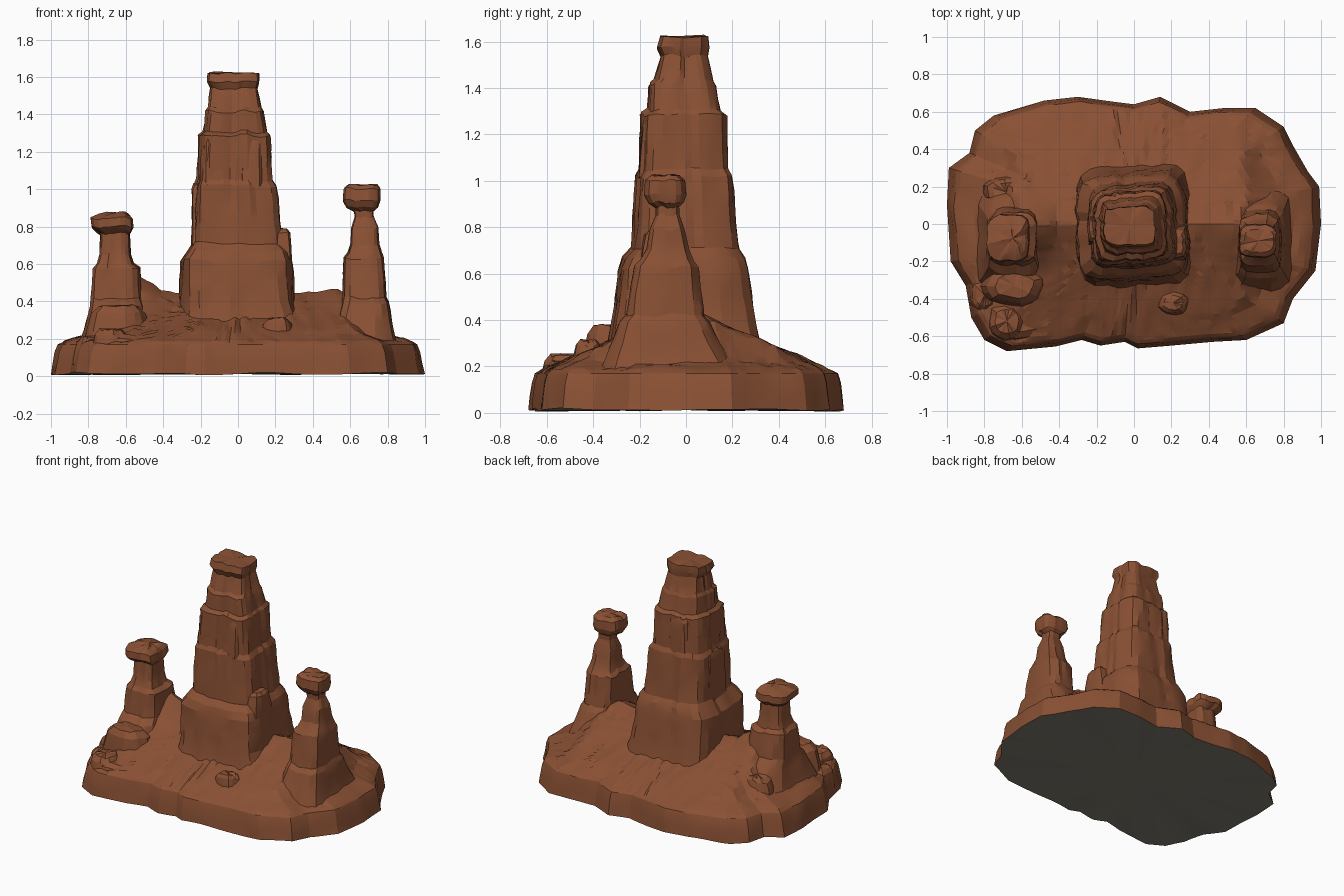
import bpy, bmesh, math
from mathutils import Vector, noise

if "Cube" in bpy.data.objects:
    bpy.data.objects.remove(bpy.data.objects["Cube"])


def material(name, rgb):
    m = bpy.data.materials.new(name)
    m.diffuse_color = (*rgb, 1)
    m.use_nodes = True
    m.node_tree.nodes["Principled BSDF"].inputs["Base Color"].default_value = m.diffuse_color
    return m


SAND = material("red sandstone", (0.252, 0.081, 0.034))
UNDER = material("grey underside", (0.205, 0.196, 0.158))


def finish(name, bm, mats, angle=18):
    me = bpy.data.meshes.new(name)
    bmesh.ops.recalc_face_normals(bm, faces=bm.faces)
    bm.to_mesh(me)
    bm.free()
    ob = bpy.data.objects.new(name, me)
    bpy.context.collection.objects.link(ob)
    for m in mats:
        me.materials.append(m)
    bpy.ops.object.select_all(action='DESELECT')
    ob.select_set(True)
    bpy.context.view_layer.objects.active = ob
    bpy.ops.object.shade_smooth_by_angle(angle=math.radians(angle))
    return ob


def bridge(bm, a, b):
    n = len(a)
    return [bm.faces.new((a[i], a[(i + 1) % n], b[(i + 1) % n], b[i])) for i in range(n)]


def cap(bm, ring, co):
    c = bm.verts.new(co)
    n = len(ring)
    return [bm.faces.new((ring[i], ring[(i + 1) % n], c)) for i in range(n)]


def rock(name, rows, seed, n=28, power=5, rough=0.012, turn=0.0, step=0.06):
    """Loft of weathered, squarish rings; each row is z, x0, x1, y0, y1."""
    full = []
    for a, b in zip(rows, rows[1:]):
        k = max(1, round(abs(b[0] - a[0]) / step))
        full += [[p + (q - p) * i / k for p, q in zip(a, b)] for i in range(k)]
    full.append(rows[-1])
    bm = bmesh.new()
    prev = None
    for z, x0, x1, y0, y1 in full:
        ring = []
        for i in range(n):
            t = 2 * math.pi * i / n
            c, s = math.cos(t), math.sin(t)
            r = (abs(c) ** power + abs(s) ** power) ** (-1 / power)
            # vertical grooves plus finer roughness
            g = noise.noise((c * 4 + seed, s * 4, z * 1.6)) * 1.2
            f = noise.noise((c * 6, s * 6 + seed, z * 9)) * 0.8
            w = min(x1 - x0, y1 - y0) / 2
            r *= 1 + (g + f) * rough * min(1, w * 6) / max(w, 0.01)
            px, py = c * r, s * r
            ct, st = math.cos(turn), math.sin(turn)
            px, py = px * ct - py * st, px * st + py * ct
            dz = noise.noise((c * 2, s * 2, z * 3 + seed)) * 0.02
            ring.append(bm.verts.new(((x0 + x1) / 2 + px * (x1 - x0) / 2,
                                      (y0 + y1) / 2 + py * (y1 - y0) / 2, z + dz)))
        if prev:
            bridge(bm, prev, ring)
        else:
            cap(bm, ring, ((x0 + x1) / 2, (y0 + y1) / 2, z))
        prev = ring
    z, x0, x1, y0, y1 = rows[-1]
    cap(bm, prev, ((x0 + x1) / 2, (y0 + y1) / 2, z + 0.005))
    return finish(name, bm, [SAND])


# Ground slab: irregular outline, steep rim, slope rising to a central ridge
OUT = [(1, 0), (.99, .2), (.93, .28), (.85, .42), (.8, .52), (.65, .62), (.48, .62), (.3, .6),
       (.14, .68), (0, .64), (-.12, .655), (-.3, .68), (-.48, .66), (-.75, .58), (-.85, .5),
       (-.88, .38), (-.99, .3), (-1, .1), (-.98, -.2), (-.9, -.33), (-.87, -.5), (-.8, -.62),
       (-.68, -.68), (-.42, -.655), (-.28, -.62), (-.18, -.65), (-.05, -.63), (.02, -.665),
       (.2, -.65), (.42, -.63), (.6, -.62), (.8, -.53), (.85, -.4), (.97, -.25)]
loop = []
for p, q in zip(OUT, OUT[1:] + OUT[:1]):
    loop += [Vector(p).lerp(Vector(q), k / 5) for k in range(5)]


def ground_height(x, y, t):
    u = 1 - t
    ridge = 0.445 - 0.42 * abs(y)
    rim = 0.165 + 0.32 * u + max(0, u - 0.2) * 0.55
    h = min(ridge, rim)
    # saddles that climb towards the side spires
    h += 0.10 * math.exp(-((x + .56) / .13) ** 2 - ((y + .03) / .14) ** 2)
    h += 0.02 * math.exp(-((x - .56) / .15) ** 2 - ((y + .05) / .15) ** 2)
    # downhill rills and broad lumps
    streak = noise.noise((x * 30, y * 5, 0)) * 0.016 + noise.noise((x * 5, y * 5, 7)) * 0.008
    return h + streak * (1 if t < 0.93 else 0.5)


bm = bmesh.new()
foot = [bm.verts.new((p.x, p.y, max(0, 0.012 + 0.018 * noise.noise((p.x * 3, p.y * 3, 2)))))
        for p in loop]
for f in cap(bm, foot, (0, 0, 0.012)):
    f.material_index = 1
prev = foot
RIM = ((0.988, 0.07), (0.977, 0.13), (0.96, 0.17), (0.935, 0))
for t, z in RIM + tuple((0.895 - 0.04 * i, 0) for i in range(22)):
    ring = []
    for p in loop:
        # weathered scallops on the rim
        k = t + (0.01 * noise.noise((p.x * 7, p.y * 7, z * 5)) if z else 0)
        x, y = p.x * k, p.y * k
        ring.append(bm.verts.new((x, y, z if z else ground_height(x, y, t))))
    bridge(bm, prev, ring)
    prev = ring
cap(bm, prev, (0, 0, 0.45))
finish("ground_slab", bm, [SAND, UNDER], 15)

# Central stepped tower
rock("central_tower", [
    (.2, -.33, .35, -.36, .34), (.32, -.31, .325, -.325, .31), (.40, -.305, .295, -.31, .29),
    (.62, -.30, .28, -.29, .26), (.67, -.265, .265, -.27, .245), (.71, -.24, .23, -.235, .22),
    (1.02, -.23, .195, -.215, .19), (1.05, -.215, .175, -.2, .175), (1.285, -.205, .165, -.19, .165),
    (1.305, -.18, .15, -.16, .14), (1.415, -.168, .13, -.155, .122), (1.435, -.155, .12, -.135, .11),
    (1.54, -.143, .10, -.105, .085), (1.575, -.162, .11, -.122, .092), (1.62, -.158, .11, -.11, .09)],
    seed=3, n=40, power=5, turn=0.04)

# Buttresses and ribs leaning on the tower
rock("tower_buttress_right", [(.35, .1, .30, -.22, .02), (.66, .1, .285, -.2, 0),
                              (.77, .12, .275, -.18, -.03), (.79, .14, .26, -.16, -.05)], seed=8, n=16)
rock("tower_buttress_left", [(.7, -.25, -.1, -.12, .1), (1.0, -.25, -.1, -.1, .08),
                             (1.03, -.24, -.1, -.08, .06)], seed=9, n=16)
for i, (x, y, w, z0, z1) in enumerate([(-.12, -.17, .07, .98, 1.27), (.07, -.165, .06, 1.02, 1.28),
                                       (-.05, .13, .08, 1.0, 1.28), (.07, .155, .09, .7, 1.02)]):
    rock("tower_rib_%d" % i, [(z0, x - w, x + w, y - .04, y + .05), (z1 - .03, x - w * .9, x + w * .9, y - .02, y + .04),
                              (z1, x - w * .7, x + w * .7, y - .01, y + .03)], seed=20 + i, n=14, rough=.006)

# Left spire with a broad cap
rock("left_spire", [
    (.12, -.87, -.43, -.40, .28), (.24, -.825, -.47, -.34, .23), (.37, -.79, -.50, -.27, .14),
    (.41, -.785, -.515, -.22, .09), (.575, -.775, -.525, -.2, .06), (.60, -.755, -.56, -.18, .03),
    (.65, -.74, -.575, -.16, .02), (.76, -.735, -.58, -.15, .01), (.775, -.76, -.57, -.18, .03),
    (.795, -.78, -.56, -.2, .05), (.84, -.785, -.565, -.195, .045), (.86, -.74, -.58, -.16, .01),
    (.87, -.70, -.6, -.12, -.03)],
    seed=12, n=26, power=4, rough=.01, step=.045)

# Right spire, slimmer and taller
rock("right_spire", [
    (.12, .44, .87, -.39, .24), (.22, .49, .84, -.35, .19), (.30, .53, .825, -.32, .14),
    (.39, .555, .81, -.29, .10), (.42, .56, .795, -.26, .075), (.63, .565, .78, -.225, .05),
    (.655, .585, .77, -.2, .03), (.70, .60, .755, -.17, .01), (.79, .605, .75, -.155, -.01),
    (.85, .625, .725, -.13, -.03), (.885, .62, .725, -.13, -.03), (.905, .58, .75, -.16, -.01),
    (.94, .56, .76, -.18, .0), (1.0, .565, .76, -.175, -.005), (1.02, .59, .745, -.15, -.03)],
    seed=31, n=26, power=4, rough=.009, step=.045)

# Ledges and loose rocks: x, y, half width, half depth, bottom, top
ROCKS = {
    "left_ledge": (-.64, -.33, .16, .10, .12, .375),
    "front_left_boulder": (-.68, -.52, .10, .10, .04, .25),
    "front_left_shelf": (-.60, -.50, .19, .12, .04, .215),
    "front_right_rock": (.21, -.42, .08, .06, .18, .31),
    "left_edge_rock": (-.8, -.38, .07, .09, .06, .21),
    "back_left_rock": (-.68, .17, .11, .08, .2, .33),
}
for i, (name, (x, y, w, d, z0, z1)) in enumerate(ROCKS.items()):
    rows = [(z0 + (z1 - z0) * h, x - w * k, x + w * k, y - d * k, y + d * k)
            for h, k in ((0, 1.15), (.5, 1.04), (.85, .88), (1, .62))]
    rock(name, rows, seed=50 + i * 3, n=18, power=2.8, rough=.011, turn=0.3 * (i % 3 - 1))
